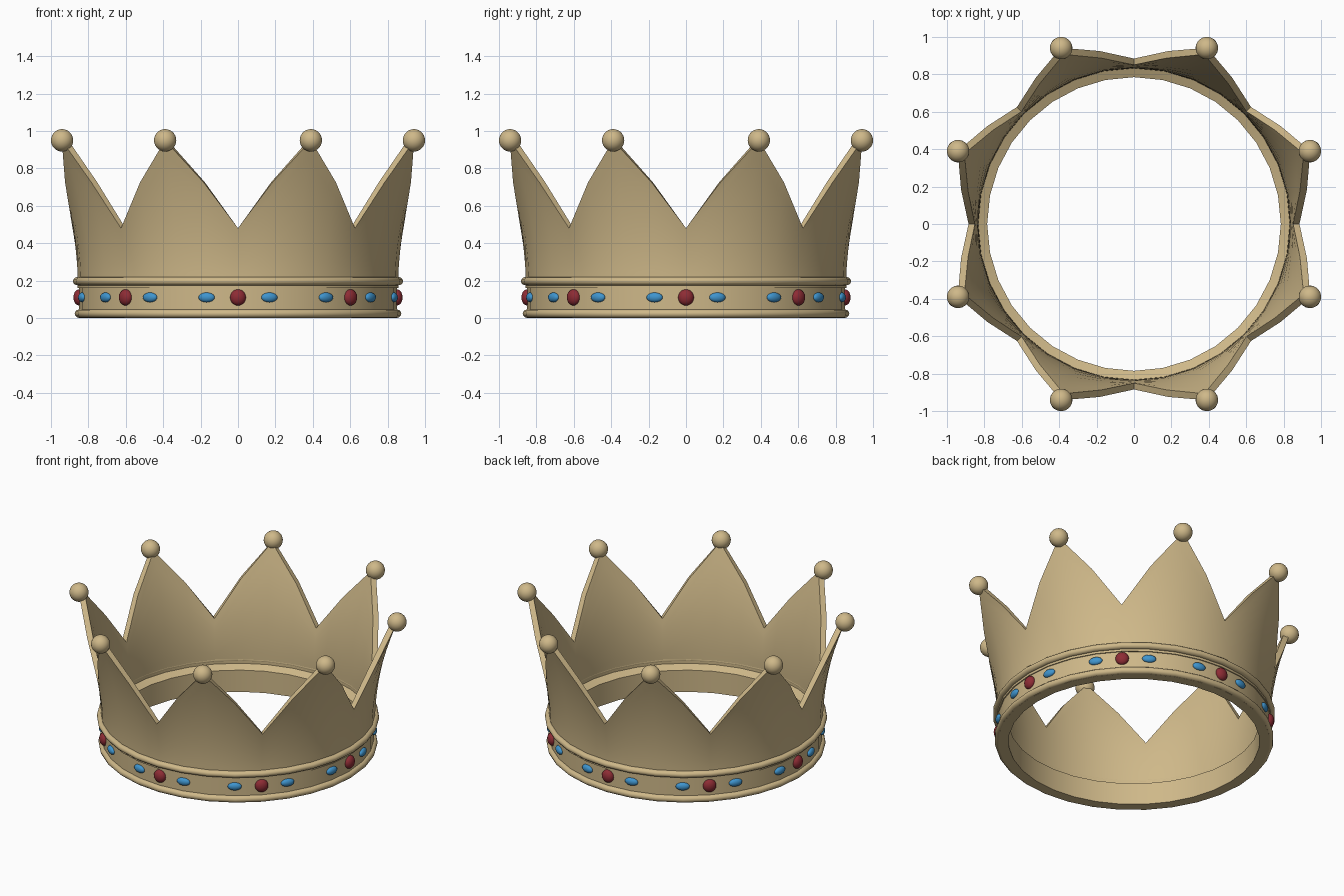
import bpy, bmesh, math
from mathutils import Matrix

if "Cube" in bpy.data.objects:
    bpy.data.objects.remove(bpy.data.objects["Cube"])

SEG = 32


def material(name, rgb):
    m = bpy.data.materials.new(name)
    m.diffuse_color = (*rgb, 1)
    m.use_nodes = True
    m.node_tree.nodes["Principled BSDF"].inputs["Base Color"].default_value = m.diffuse_color
    return m


GOLD = material("gold", (0.62, 0.48, 0.25))
RED = material("red_gem", (0.27, 0.025, 0.035))
BLUE = material("blue_gem", (0.05, 0.30, 0.62))


def finish(name, bm, mat, angle=40):
    bmesh.ops.recalc_face_normals(bm, faces=bm.faces)
    me = bpy.data.meshes.new(name)
    bm.to_mesh(me)
    bm.free()
    me.materials.append(mat)
    ob = bpy.data.objects.new(name, me)
    bpy.context.collection.objects.link(ob)
    bpy.ops.object.select_all(action='DESELECT')
    ob.select_set(True)
    bpy.context.view_layer.objects.active = ob
    bpy.ops.object.shade_smooth_by_angle(angle=math.radians(angle))
    return ob


def ring(name, loop_at):
    """Sweep a closed (radius, z) loop around z; loop_at(k) gives the loop of column k."""
    bm = bmesh.new()
    cols = []
    for k in range(SEG):
        a = math.tau * k / SEG
        cols.append([bm.verts.new((r * math.cos(a), r * math.sin(a), z))
                     for r, z in loop_at(k)])
    n = len(cols[0])
    for k in range(SEG):
        c, d = cols[k], cols[(k + 1) % SEG]
        for i in range(n):
            j = (i + 1) % n
            bm.faces.new((c[i], d[i], d[j], c[j]))
    return finish(name, bm, GOLD)


def bead(radius, z, rr, rz):
    return [(radius + rr * math.cos(t * math.tau / 12), z + rz * math.sin(t * math.tau / 12))
            for t in range(12)]


# Flaring wall with eight points
def wall_loop(k):
    top = (0.48, 0.725, 0.95, 0.725)[k % 4]
    outer, inner = [], []
    for i in range(9):
        z = 0.16 + (top - 0.16) * i / 8
        t = max(0, (z - 0.2) / 0.75)
        r = 0.857 + 0.163 * t ** 1.8
        outer.append((r, z))
        inner.append((r - 0.022 - 0.016 * min(1, t * 2), z))
    return outer + inner[::-1]


ring("pointed_wall", wall_loop)

# Base band with its two rims
ring("base_band", lambda k: [(0.785, 0.0), (0.85, 0.0), (0.85, 0.2), (0.838, 0.2),
                             (0.838, 0.175), (0.785, 0.15)])
ring("lower_rim", lambda k: bead(0.848, 0.023, 0.025, 0.023))
ring("upper_rim", lambda k: bead(0.858, 0.197, 0.025, 0.022))


# Ellipsoids placed around the crown: x radial, y tangent, z up
def ellipsoid(name, deg, radius, z, size, mat):
    bm = bmesh.new()
    m = (Matrix.Rotation(math.radians(deg), 4, 'Z') @ Matrix.Translation((radius, 0, z))
         @ Matrix.Diagonal((*size, 1)))
    bmesh.ops.create_uvsphere(bm, u_segments=24, v_segments=14, radius=1, matrix=m)
    finish(name, bm, mat)


for i in range(8):
    a = 45 * i
    ellipsoid("tip_ball", a + 22.5, 1.018, 0.95, (0.06, 0.06, 0.06), GOLD)
    ellipsoid("red_gem", a, 0.85, 0.11, (0.03, 0.042, 0.043), RED)
    for s in (-1, 1):
        ellipsoid("blue_gem", a + s * 11.4, 0.85, 0.11, (0.02, 0.044, 0.026), BLUE)
